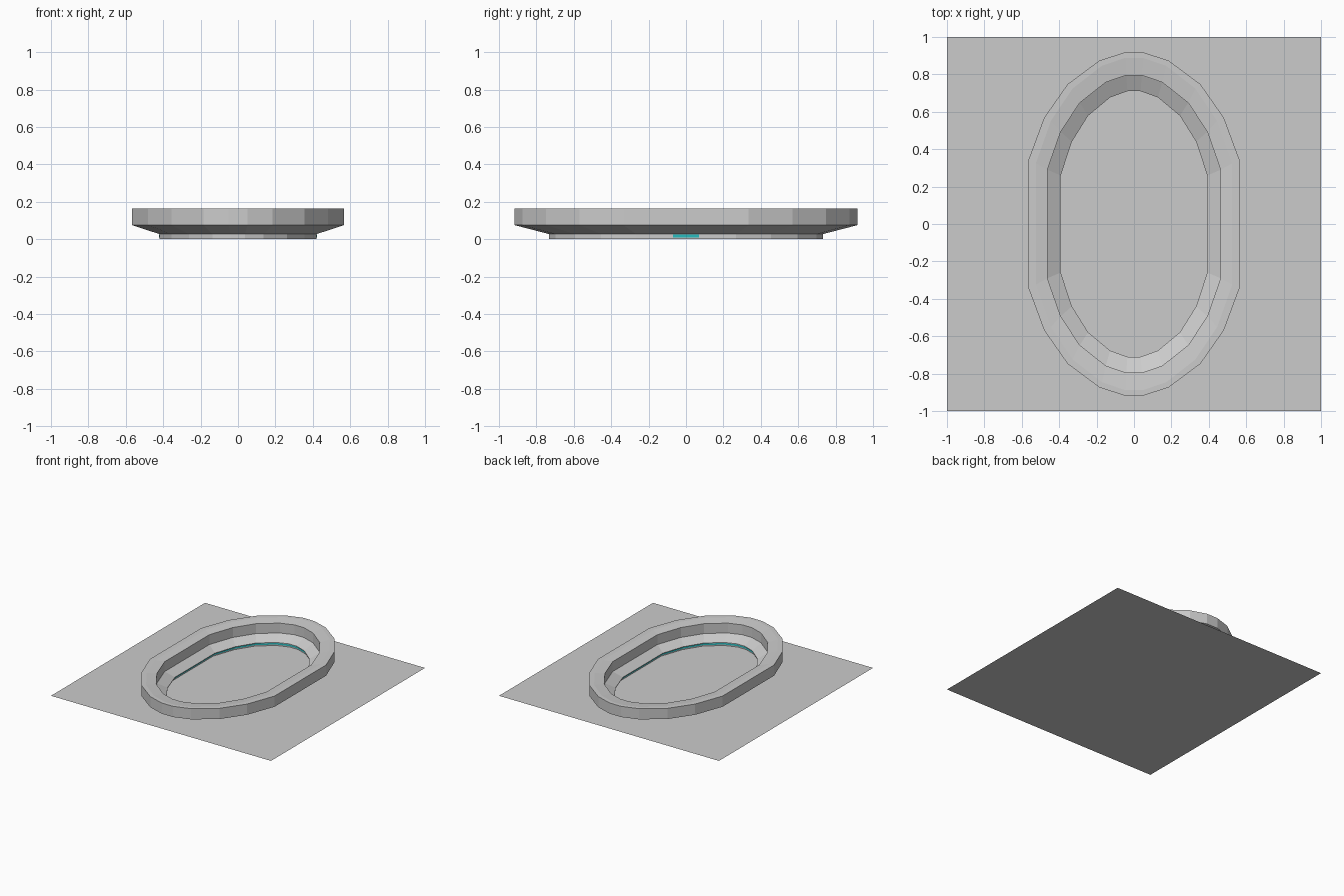
import bpy, bmesh

if "Cube" in bpy.data.objects:
    bpy.data.objects.remove(bpy.data.objects["Cube"])

# Quarter outline of the faceted oval, as fractions of its half width and half length
QUARTER = [(1.0, 0.365), (0.847, 0.62), (0.626, 0.815), (0.326, 0.953), (0.09, 1.0)]
OUTLINE = (QUARTER + [(-x, y) for x, y in reversed(QUARTER)]
           + [(-x, -y) for x, y in QUARTER] + [(x, -y) for x, y in reversed(QUARTER)])


def finish(name, bm, mat=None):
    bmesh.ops.recalc_face_normals(bm, faces=bm.faces)
    me = bpy.data.meshes.new(name)
    bm.to_mesh(me)
    bm.free()
    ob = bpy.data.objects.new(name, me)
    bpy.context.collection.objects.link(ob)
    if mat:
        me.materials.append(mat)
    return ob


def oval_ring(name, profile, mat=None):
    """Sweep a closed (half width, half length, z) profile around the oval."""
    bm = bmesh.new()
    loops = [[bm.verts.new((x * rx, y * ry, z)) for x, y in OUTLINE]
             for rx, ry, z in profile]
    n = len(OUTLINE)
    for k, a in enumerate(loops):
        b = loops[(k + 1) % len(loops)]
        for i in range(n):
            j = (i + 1) % n
            bm.faces.new((a[i], a[j], b[j], b[i]))
    return finish(name, bm, mat)


teal = bpy.data.materials.new("teal")
teal.diffuse_color = (0.02, 0.5, 0.52, 1)
teal.use_nodes = True
teal.node_tree.nodes["Principled BSDF"].inputs["Base Color"].default_value = teal.diffuse_color

# Flat square floor
bm = bmesh.new()
bmesh.ops.create_grid(bm, x_segments=1, y_segments=1, size=1.0)
floor = finish("floor", bm)

# Raised rim: upright outside, gentle inner chamfer, sloping ledge, undercut
oval_ring("rim", [
    (0.567, 0.917, 0.075), (0.567, 0.917, 0.163), (0.525, 0.888, 0.163),
    (0.463, 0.795, 0.153), (0.463, 0.795, 0.072), (0.392, 0.710, 0.032),
    (0.392, 0.710, 0.027), (0.420, 0.732, 0.027)])

# Low recessed base wall under the rim
oval_ring("base_wall", [
    (0.420, 0.732, 0.0), (0.420, 0.732, 0.027),
    (0.411, 0.723, 0.027), (0.411, 0.723, 0.0)])

# Coloured strip on the inside of the base wall
oval_ring("inner_strip", [
    (0.411, 0.723, 0.010), (0.411, 0.723, 0.026),
    (0.406, 0.718, 0.026), (0.406, 0.718, 0.010)], teal)

# Small coloured panels outside, one on each long side
for side, sx in (("right", 1), ("left", -1)):
    bm = bmesh.new()
    bmesh.ops.create_cube(bm, size=1.0)
    bmesh.ops.scale(bm, vec=(0.012, 0.14, 0.016), verts=bm.verts)
    bmesh.ops.translate(bm, vec=(sx * 0.416, 0, 0.018), verts=bm.verts)
    finish("strip_panel_" + side, bm, teal)
